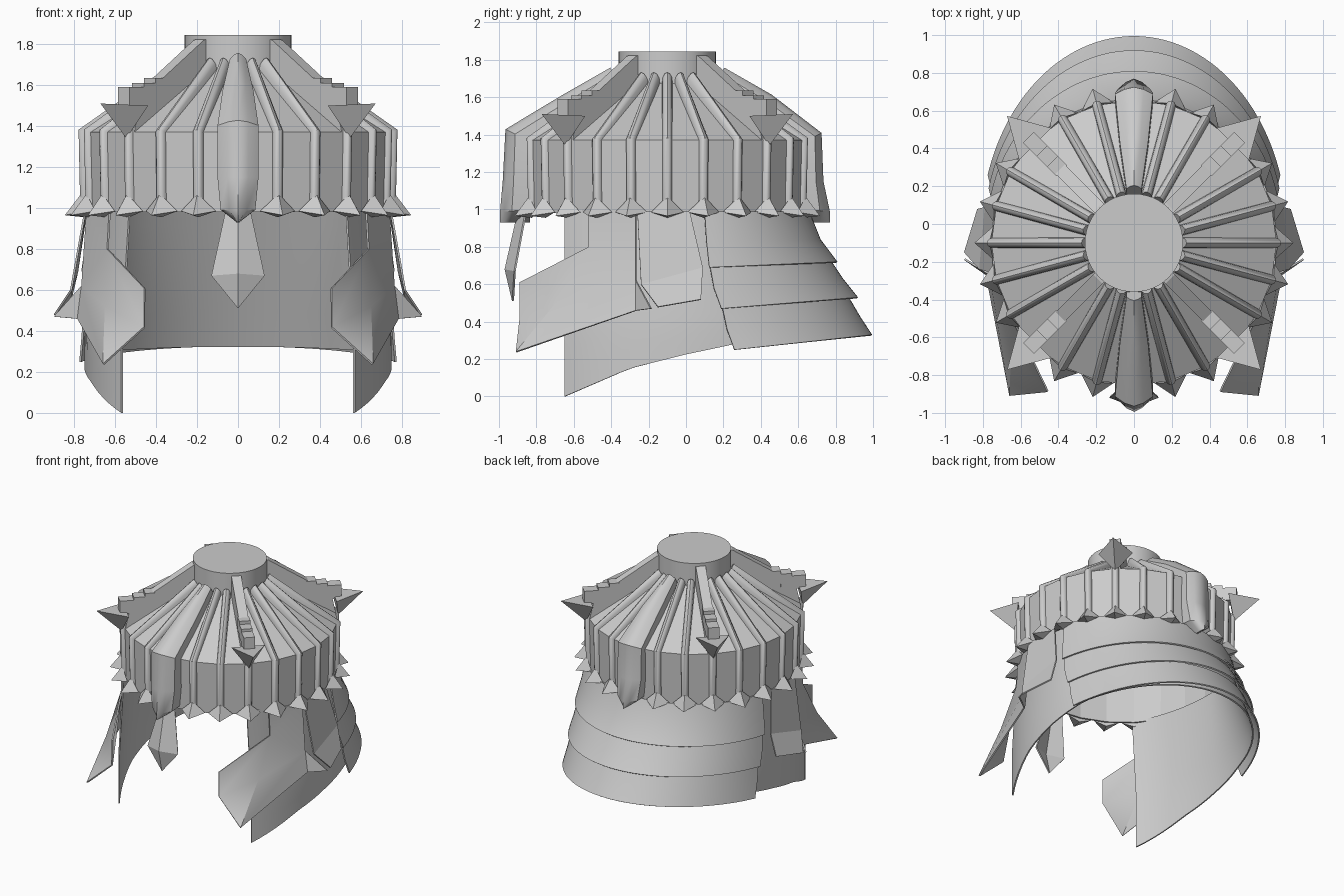
import bpy, bmesh, math
from mathutils import Vector

cube = bpy.data.objects.get("Cube")
if cube:
    bpy.data.objects.remove(cube)

steel = bpy.data.materials.new("grey steel")
steel.use_nodes = True
steel.diffuse_color = (0.6, 0.6, 0.6, 1)
steel.node_tree.nodes["Principled BSDF"].inputs["Base Color"].default_value = (0.6, 0.6, 0.6, 1)

CROWN_Y = -0.1
SIDES = 24


def finish(name, bm, thick=0, smooth=None, mirror=False):
    bmesh.ops.recalc_face_normals(bm, faces=bm.faces)
    if thick:
        bmesh.ops.solidify(bm, geom=bm.faces[:], thickness=thick)
        bmesh.ops.recalc_face_normals(bm, faces=bm.faces)
    mesh = bpy.data.meshes.new(name)
    bm.to_mesh(mesh)
    bm.free()
    ob = bpy.data.objects.new(name, mesh)
    bpy.context.collection.objects.link(ob)
    mesh.materials.append(steel)
    if mirror:
        ob.modifiers.new("mirror", "MIRROR").use_mirror_merge = False
    if smooth:
        bpy.ops.object.select_all(action="DESELECT")
        ob.select_set(True)
        bpy.context.view_layer.objects.active = ob
        bpy.ops.object.shade_smooth_by_angle(angle=math.radians(smooth))


def polar(deg, r, side, z):
    """Point at radius r on the crown, shifted sideways by side."""
    a = math.radians(deg)
    return Vector((r * math.cos(a) - side * math.sin(a),
                   CROWN_Y + r * math.sin(a) + side * math.cos(a), z))


def loft(bm, rows, closed=False):
    grid = [[bm.verts.new(p) for p in row] for row in rows]
    n = len(grid[0])
    for a, b in zip(grid, grid[1:]):
        for i in range(n if closed else n - 1):
            j = (i + 1) % n
            bm.faces.new((a[i], a[j], b[j], b[i]))
    return grid


def solid(bm, points, faces):
    v = [bm.verts.new(p) for p in points]
    for f in faces:
        bm.faces.new([v[i] for i in f])


def strip(bm, deg, stations, section):
    """Raised bar running over the crown; station = r, z, normal angle, half width, height."""
    rows = []
    for r, z, tilt, hw, h in stations:
        nr, nz = math.cos(math.radians(tilt)), math.sin(math.radians(tilt))
        rows.append([polar(deg, r + nr * h * v, u * hw, z + nz * h * v) for u, v in section])
    grid = loft(bm, rows, True)
    bm.faces.new(grid[0])
    bm.faces.new(grid[-1])


def radial_block(bm, deg, profile, hw):
    """Extrude an r/z profile sideways."""
    a = [polar(deg, r, -hw, z) for r, z in profile]
    b = [polar(deg, r, hw, z) for r, z in profile]
    grid = loft(bm, [a, b], True)
    bm.faces.new(grid[0])
    bm.faces.new(grid[1])


# Crown: faceted roof and wall
bm = bmesh.new()
loft(bm, [[polar(i * 360 / SIDES, r, 0, z) for i in range(SIDES)]
          for r, z in ((0.25, 1.68), (0.755, 1.37), (0.745, 0.98))], True)
finish("crown", bm, thick=0.012)

# Round top cap
bm = bmesh.new()
bmesh.ops.create_cone(bm, cap_ends=True, segments=48, radius1=0.26, radius2=0.26, depth=0.22)
bmesh.ops.translate(bm, verts=bm.verts, vec=(0, CROWN_Y, 1.735))
finish("top_cap", bm, smooth=40)

# Ribs with pointed feet
half_round = [(math.cos(math.pi * i / 6), math.sin(math.pi * i / 6)) for i in range(7)]
ribs, feet = bmesh.new(), bmesh.new()
for i in range(SIDES):
    deg = i * 360 / SIDES
    if i % 12 == 6:
        continue
    strip(ribs, deg, ((0.25, 1.68, 62, 0.028, 0.06), (0.748, 1.365, 30, 0.027, 0.035),
                      (0.742, 1.0, 0, 0.025, 0.028)), half_round)
    solid(feet, [polar(deg, *p) for p in ((0.765, 0, 1.07), (0.745, -0.088, 0.985), (0.845, 0, 0.965),
                                          (0.745, 0.088, 0.985), (0.75, 0, 0.955))],
          ((0, 1, 2), (0, 2, 3), (2, 1, 4), (3, 2, 4), (0, 3, 4, 1)))
finish("ribs", ribs, smooth=35)
finish("rib_feet", feet)

# Wide keeled plates at front and back
keel = [(1, 0), (1, 0.6), (0.5, 0.87), (0, 1), (-0.5, 0.87), (-1, 0.6), (-1, 0)]
for name, deg, lift, foot in (("front_plate", -90, 0.145, 0.16), ("back_plate", 90, 0.1, 0.135)):
    bm = bmesh.new()
    strip(bm, deg, ((0.26, 1.68, 60, 0.04, 0.09), (0.5, 1.52, 58, 0.075, 0.11),
                    (0.735, 1.365, 26, 0.1, lift), (0.735, 1.15, 0, 0.1, lift),
                    (0.735, 1.0, -5, 0.085, foot), (0.735, 0.93, 0, 0.006, foot)), keel)
    finish(name, bm, smooth=40)

# Diagonal crests, stepped blocks and spikes
fins, steps, spikes = bmesh.new(), bmesh.new(), bmesh.new()
for deg in (45, 135, 225, 315):
    radial_block(fins, deg, ((0.22, 1.83), (0.27, 1.82), (0.56, 1.63), (0.72, 1.51),
                             (0.75, 1.37), (0.22, 1.66)), 0.035)
    for r0, r1, z in ((0.54, 0.61, 1.635), (0.61, 0.69, 1.61), (0.69, 0.79, 1.59)):
        radial_block(steps, deg, ((r0, z), (r1, z), (r1, z - 0.1), (r0, z - 0.1)), 0.04)
    solid(spikes, [polar(deg, *p) for p in ((0.95, 0, 1.51), (0.74, -0.12, 1.5),
                                            (0.74, 0.12, 1.5), (0.77, 0, 1.34))],
          ((0, 1, 2), (0, 3, 1), (0, 2, 3), (1, 3, 2)))
finish("crests", fins)
finish("crest_steps", steps)
finish("crest_spikes", spikes)

# Nose pendant with a centre ridge
bm = bmesh.new()
solid(bm, ((-0.06, -0.86, 0.99), (0, -0.9, 0.99), (0.06, -0.86, 0.99), (-0.13, -0.92, 0.67),
           (0, -0.97, 0.68), (0.13, -0.92, 0.67), (0, -0.93, 0.51)),
      ((0, 1, 4, 3), (1, 2, 5, 4), (3, 4, 6), (4, 5, 6)))
finish("nose_guard", bm, thick=0.01)

# Inner shell: open at the front, sloping lower edge
EDGE = ((-0.65, 0.0), (-0.3, 0.15), (0.0, 0.225), (0.3, 0.29), (1.0, 0.33))


def edge_height(y):
    for (y0, z0), (y1, z1) in zip(EDGE, EDGE[1:]):
        if y <= y1:
            return z0 + (z1 - z0) * max(0, (y - y0) / (y1 - y0))
    return EDGE[-1][1]


def shell_point(phi, z):
    drop = 1 - z
    rx = 0.7 + 0.05 * min(1, drop * 1.6)
    ry = 0.61 + 0.5 * drop if math.sin(phi) > 0 else 1.0
    return Vector((rx * math.cos(phi), ry * math.sin(phi), z))


bm = bmesh.new()
start = -math.asin(0.65)
columns = []
for i in range(65):
    phi = start + (math.pi - 2 * start) * i / 64
    low = edge_height(shell_point(phi, 0.32).y)
    columns.append([shell_point(phi, 1 + (low - 1) * k / 8) for k in range(9)])
loft(bm, columns)
finish("inner_shell", bm, thick=0.01, smooth=40)

# Neck guard: three flared overlapping lames; ring = end y, end half width, back y, side z, back z
LAME_Y = -0.05
lames = (((0.10, 0.725, 0.66, 0.99, 0.99), (0.11, 0.745, 0.72, 0.83, 0.84), (0.125, 0.765, 0.81, 0.69, 0.72)),
         ((0.125, 0.745, 0.76, 0.72, 0.75), (0.15, 0.76, 0.84, 0.58, 0.63), (0.19, 0.77, 0.92, 0.47, 0.53)),
         ((0.19, 0.755, 0.86, 0.5, 0.55), (0.22, 0.765, 0.93, 0.36, 0.43), (0.26, 0.775, 0.995, 0.25, 0.33)))
for n, rings in enumerate(lames):
    bm = bmesh.new()
    rows = []
    for y0, end_x, back, z_side, z_back in rings:
        ry = back - LAME_Y
        first = math.asin((y0 - LAME_Y) / ry)
        rx = end_x / math.cos(first)
        row = []
        for i in range(49):
            phi = first + (math.pi - 2 * first) * i / 48
            y = LAME_Y + ry * math.sin(phi)
            row.append((rx * math.cos(phi), y, z_side + (z_back - z_side) * (y - y0) / (back - y0)))
        rows.append(row)
    loft(bm, rows)
    finish("neck_lame_%d" % (n + 1), bm, thick=0.01, smooth=40)

# Cheek guards with a rear spur
bm = bmesh.new()
solid(bm, ((0.74, -0.27, 0.99), (0.63, -0.52, 0.99), (0.64, -0.52, 0.8), (0.765, -0.27, 0.62),
           (0.46, -0.89, 0.61), (0.46, -0.89, 0.42), (0.66, -0.91, 0.24), (0.785, -0.27, 0.46),
           (0.9, -0.19, 0.47), (0.65, -0.68, 0.52)),
      ((0, 1, 2, 3), (3, 2, 9), (2, 4, 5, 9), (3, 9, 6, 7), (9, 5, 6), (3, 7, 8)))
finish("cheek_guards", bm, thick=0.01, smooth=30, mirror=True)

# Ear plates
bm = bmesh.new()
solid(bm, ((0.75, -0.26, 0.99), (0.745, 0.02, 0.99), (0.79, 0.09, 0.69), (0.82, -0.24, 0.6),
           (0.9, -0.15, 0.48), (0.83, 0.08, 0.52)),
      ((0, 1, 2, 3), (3, 2, 5, 4)))
finish("ear_plates", bm, thick=0.01, mirror=True)
